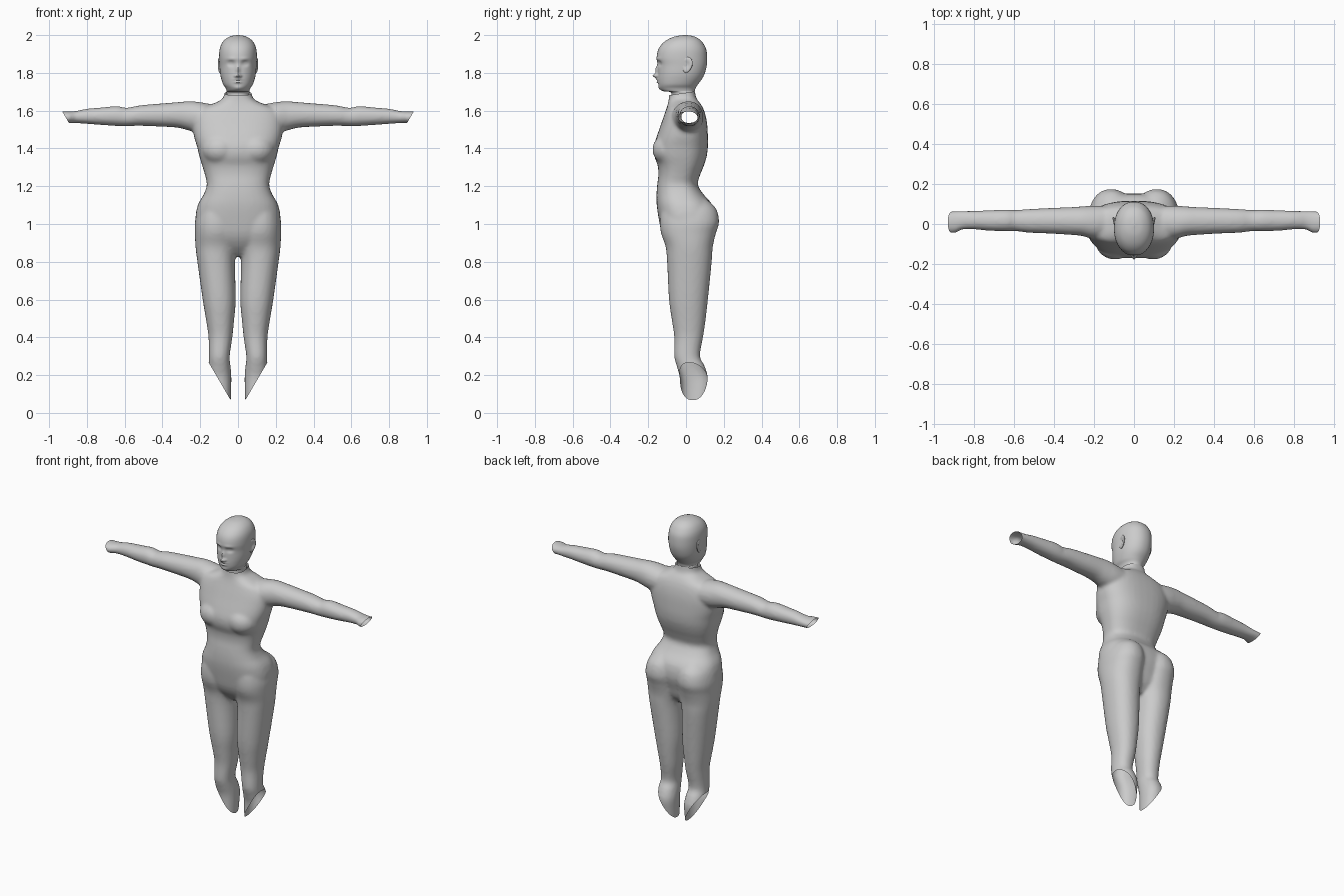
import bpy, bmesh, math
from mathutils import Vector, Matrix


def spline_rows(rows, steps):
    """Catmull-Rom interpolation through section rows."""
    out = []
    for i in range(len(rows) - 1):
        p = [rows[max(0, min(len(rows) - 1, i + k))] for k in (-1, 0, 1, 2)]
        for s in range(steps):
            t = s / steps
            out.append([0.5 * (2 * b + (c - a) * t + (2 * a - 5 * b + 4 * c - d) * t * t
                               + (3 * b - a - 3 * c + d) * t ** 3) for a, b, c, d in zip(*p)])
    return out + [list(rows[-1])]


def loft(bm, rows, place, n=2.0, segs=40, steps=4):
    """Closed tube through super-ellipse sections (t, u0, u1, v0, v1)."""
    rings = []
    for t, u0, u1, v0, v1 in spline_rows(rows, steps):
        ring = []
        for k in range(segs):
            c, s = math.cos(math.tau * k / segs), math.sin(math.tau * k / segs)
            c = math.copysign(abs(c) ** (2 / n), c)
            s = math.copysign(abs(s) ** (2 / n), s)
            ring.append(bm.verts.new(place(t, (u0 + u1) / 2 + c * (u1 - u0) / 2,
                                           (v0 + v1) / 2 + s * (v1 - v0) / 2)))
        rings.append(ring)
    for a, b in zip(rings, rings[1:]):
        for k in range(segs):
            j = (k + 1) % segs
            bm.faces.new((a[k], a[j], b[j], b[k]))
    bm.faces.new(rings[0])
    bm.faces.new(rings[-1])


def ball(bm, loc, size, rot=0.0):
    m = Matrix.Translation(loc) @ Matrix.Rotation(rot, 4, 'Z') @ Matrix.Diagonal((*size, 1))
    return bmesh.ops.create_uvsphere(bm, u_segments=24, v_segments=16, radius=1, matrix=m)['verts']


def finish(bm, name):
    bmesh.ops.recalc_face_normals(bm, faces=bm.faces)
    me = bpy.data.meshes.new(name)
    bm.to_mesh(me)
    bm.free()
    ob = bpy.data.objects.new(name, me)
    bpy.context.collection.objects.link(ob)
    bpy.ops.object.select_all(action='DESELECT')
    bpy.context.view_layer.objects.active = ob
    ob.select_set(True)
    bpy.ops.object.shade_smooth_by_angle(angle=math.radians(50))
    return ob


# Torso: z, half width, front y, back y
torso = [(0.83, .06, -.04, .07), (0.88, .15, -.09, .11), (0.94, .20, -.125, .13),
         (1.02, .225, -.143, .152), (1.10, .213, -.155, .14), (1.16, .18, -.156, .09),
         (1.21, .165, -.152, .062), (1.26, .175, -.146, .075), (1.31, .19, -.150, .095),
         (1.36, .205, -.168, .11), (1.41, .217, -.17, .116), (1.46, .232, -.156, .116),
         (1.52, .24, -.135, .113), (1.57, .235, -.118, .105), (1.61, .205, -.104, .092),
         (1.64, .125, -.095, .075), (1.67, .077, -.09, .053), (1.74, .068, -.084, .045)]
# Leg: z, inner x, outer x, front y, back y
leg = [(1.13, .03, .17, -.11, .11), (1.08, .01, .21, -.13, .16), (1.01, .0, .228, -.138, .175),
       (0.95, .0, .228, -.132, .158), (0.88, .004, .225, -.108, .142), (0.80, .016, .215, -.1, .136),
       (0.60, .012, .187, -.09, .116), (0.48, .022, .167, -.073, .102), (0.40, .03, .156, -.062, .09),
       (0.30, .044, .154, -.062, .074), (0.25, .04, .157, -.05, .098), (0.19, .035, .16, -.034, .115),
       (0.10, .037, .153, -.03, .104), (0.0, .04, .142, -.025, .09), (-.08, .04, .14, -.025, .088)]
# Arm: x, back/front y, low/high z
arm = [(.12, -.07, .09, 1.49, 1.63), (.20, -.075, .092, 1.482, 1.645), (.26, -.06, .088, 1.495, 1.65),
       (.32, -.054, .084, 1.51, 1.645), (.42, -.048, .08, 1.516, 1.637), (.52, -.044, .075, 1.52, 1.628),
       (.59, -.036, .07, 1.518, 1.615), (.64, -.036, .072, 1.519, 1.624), (.72, -.034, .069, 1.524, 1.617),
       (.80, -.027, .066, 1.53, 1.61), (.86, -.028, .065, 1.534, 1.598), (.89, -.044, .064, 1.534, 1.596),
       (.93, -.046, .062, 1.53, 1.597), (.98, -.046, .062, 1.53, 1.597)]

bm = bmesh.new()
loft(bm, [(z, -w, w, f, b) for z, w, f, b in torso], lambda t, u, v: (u, v, t), n=2.5)
for s in (1, -1):
    loft(bm, leg, lambda t, u, v: (s * u, v, t), n=2.2)
    loft(bm, arm, lambda t, u, v: (s * t, u, v), n=2.1)
    ball(bm, (s * .095, -.088, 1.395), (.098, .09, .085))
body = finish(bm, "body")

# Fuse the overlapping forms into one skin
mod = body.modifiers.new("fuse", 'REMESH')
mod.mode = 'VOXEL'
mod.voxel_size = 0.01
bpy.ops.object.modifier_apply(modifier=mod.name)
mod = body.modifiers.new("relax", 'SMOOTH')
mod.factor = 0.5
mod.iterations = 6
bpy.ops.object.modifier_apply(modifier=mod.name)

# Cut open ankles, wrists and collar
bm = bmesh.new()
bm.from_mesh(body.data)
for co, no in [((0, 0, 0), (0, 0, -1)), ((0, 0, 1.695), (0, -.15, 1)),
               ((.93, 0, 1.595), (.06, 0, -.035)), ((-.93, 0, 1.595), (-.06, 0, -.035))]:
    bmesh.ops.bisect_plane(bm, geom=bm.verts[:] + bm.edges[:] + bm.faces[:], plane_co=co,
                           plane_no=Vector(no).normalized(), clear_outer=True)
bm.to_mesh(body.data)
bm.free()
bpy.ops.object.shade_smooth_by_angle(angle=math.radians(60))

# Head and neck: z, half width, front y, back y
head = [(1.64, .056, -.07, .04), (1.67, .058, -.076, .04), (1.697, .06, -.08, .043),
        (1.704, .06, -.122, .046), (1.72, .066, -.14, .051), (1.74, .079, -.146, .064),
        (1.77, .089, -.149, .086), (1.80, .095, -.149, .1), (1.84, .098, -.149, .11),
        (1.88, .1, -.155, .112), (1.92, .098, -.148, .108), (1.95, .089, -.13, .095),
        (1.975, .071, -.1, .075), (1.993, .042, -.058, .043), (2.0, .006, -.012, .006)]
# Face relief: x, z, x spread, z spread, height
face = [(0, 1.784, .012, .011, .026), (0, 1.815, .010, .024, .014), (0, 1.766, .02, .005, .008),
        (0, 1.751, .017, .005, .009), (0, 1.718, .02, .012, .005)]
for s in (1, -1):
    face += [(s * .014, 1.783, .006, .007, .008), (s * .037, 1.85, .017, .012, -.015),
             (s * .038, 1.85, .012, .006, .008), (s * .035, 1.874, .024, .008, .004)]

bm = bmesh.new()
loft(bm, [(z, -w, w, f, b) for z, w, f, b in head], lambda t, u, v: (u, v, t), n=2.15, segs=96, steps=6)
for v in bm.verts:
    if v.co.y < -.04 and v.co.z > 1.7:
        v.co.y -= sum(h * math.exp(-((v.co.x - x) / sx) ** 2 - ((v.co.z - z) / sz) ** 2)
                      for x, z, sx, sz, h in face)
finish(bm, "head")

# Ears: flattened balls with a hollow on the outer side
for s, side in ((1, "left"), (-1, "right")):
    bm = bmesh.new()
    for v in ball(bm, (0, 0, 0), (.011, .03, .042)):
        r = (v.co.y / .03) ** 2 + (v.co.z / .042) ** 2
        if v.co.x > 0:
            v.co.x -= .012 * math.exp(-r * 3)
        v.co.y *= 1 + v.co.z * 5
    bmesh.ops.transform(bm, verts=bm.verts, matrix=Matrix.Translation((.097, .004, 1.842))
                        @ Matrix.Rotation(math.radians(-12), 4, 'Z')
                        @ Matrix.Rotation(math.radians(-8), 4, 'X'))
    for v in bm.verts:
        v.co.x *= s
    finish(bm, side + "_ear")
